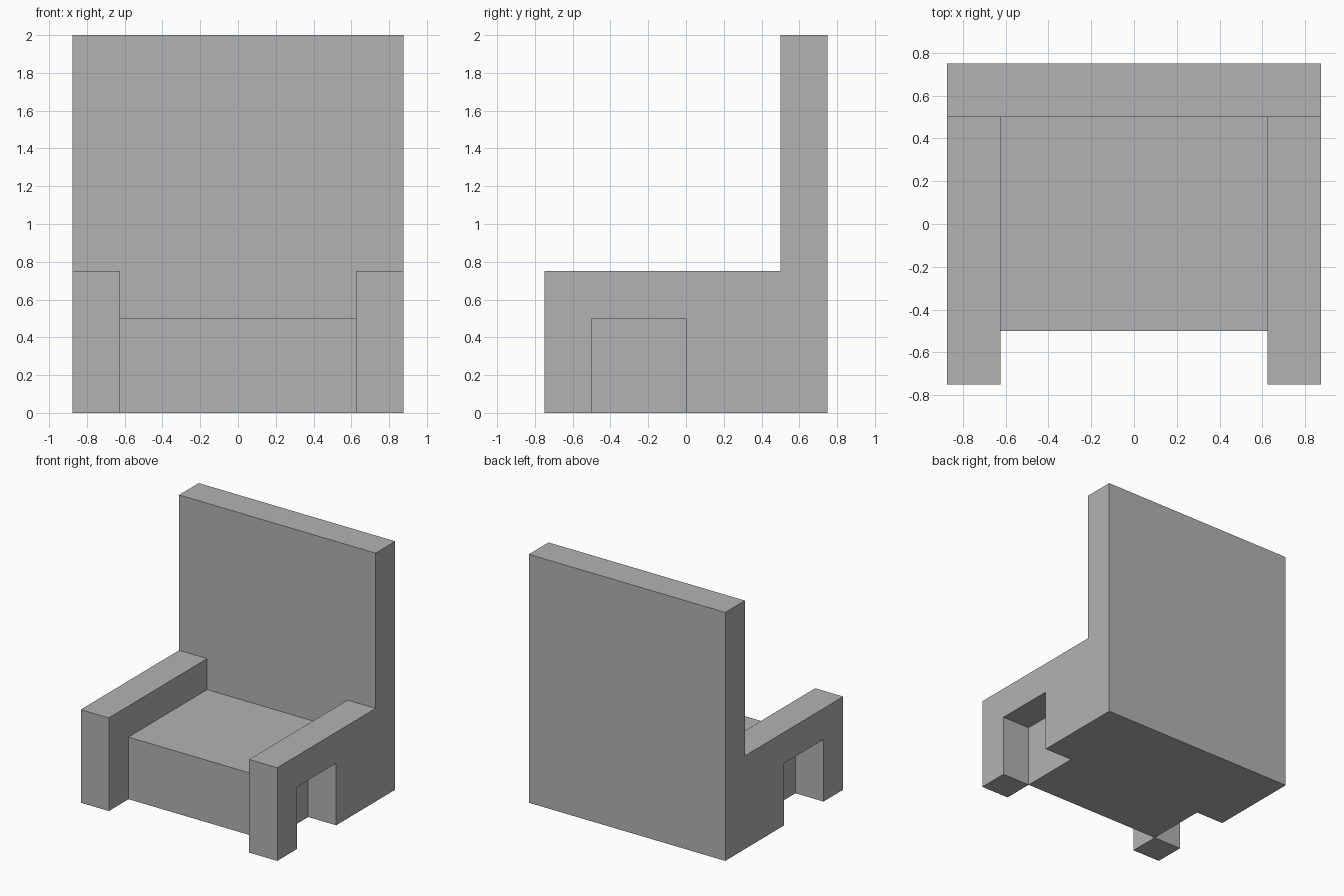
import bpy
import bmesh
from mathutils import Vector

cube = bpy.data.objects.get("Cube")
if cube:
    bpy.data.objects.remove(cube, do_unlink=True)

# Single flat grey
grey = bpy.data.materials.new("light_grey")
grey.use_nodes = True
colour = (0.45, 0.45, 0.45, 1)
grey.diffuse_color = colour
grey.node_tree.nodes["Principled BSDF"].inputs["Base Color"].default_value = colour


def extrude_profile(name, profile, x_min, x_max):
    """Extrude a (y, z) outline along x into a closed solid."""
    bm = bmesh.new()
    face = bm.faces.new([bm.verts.new((x_min, y, z)) for y, z in profile])
    result = bmesh.ops.extrude_face_region(bm, geom=[face])
    moved = [v for v in result["geom"] if isinstance(v, bmesh.types.BMVert)]
    bmesh.ops.translate(bm, verts=moved, vec=Vector((x_max - x_min, 0, 0)))
    bmesh.ops.recalc_face_normals(bm, faces=bm.faces)
    mesh = bpy.data.meshes.new(name)
    bm.to_mesh(mesh)
    bm.free()
    mesh.materials.append(grey)
    obj = bpy.data.objects.new(name, mesh)
    bpy.context.scene.collection.objects.link(obj)
    return obj


def rectangle(y0, y1, z0, z1):
    return [(y0, z0), (y1, z0), (y1, z1), (y0, z1)]


half_width = 0.875
seat_half = 0.625
back_front = 0.5

# Tall backrest and solid seat block
extrude_profile("backrest", rectangle(back_front, 0.75, 0, 2), -half_width, half_width)
extrude_profile("seat", rectangle(-0.5, back_front, 0, 0.5), -seat_half, seat_half)

# Armrests with a front leg and an opening beneath
arm = [(-0.75, 0), (-0.5, 0), (-0.5, 0.5), (0, 0.5), (0, 0),
       (back_front, 0), (back_front, 0.75), (-0.75, 0.75)]
extrude_profile("left_armrest", arm, seat_half, half_width)
extrude_profile("right_armrest", arm, -half_width, -seat_half)
